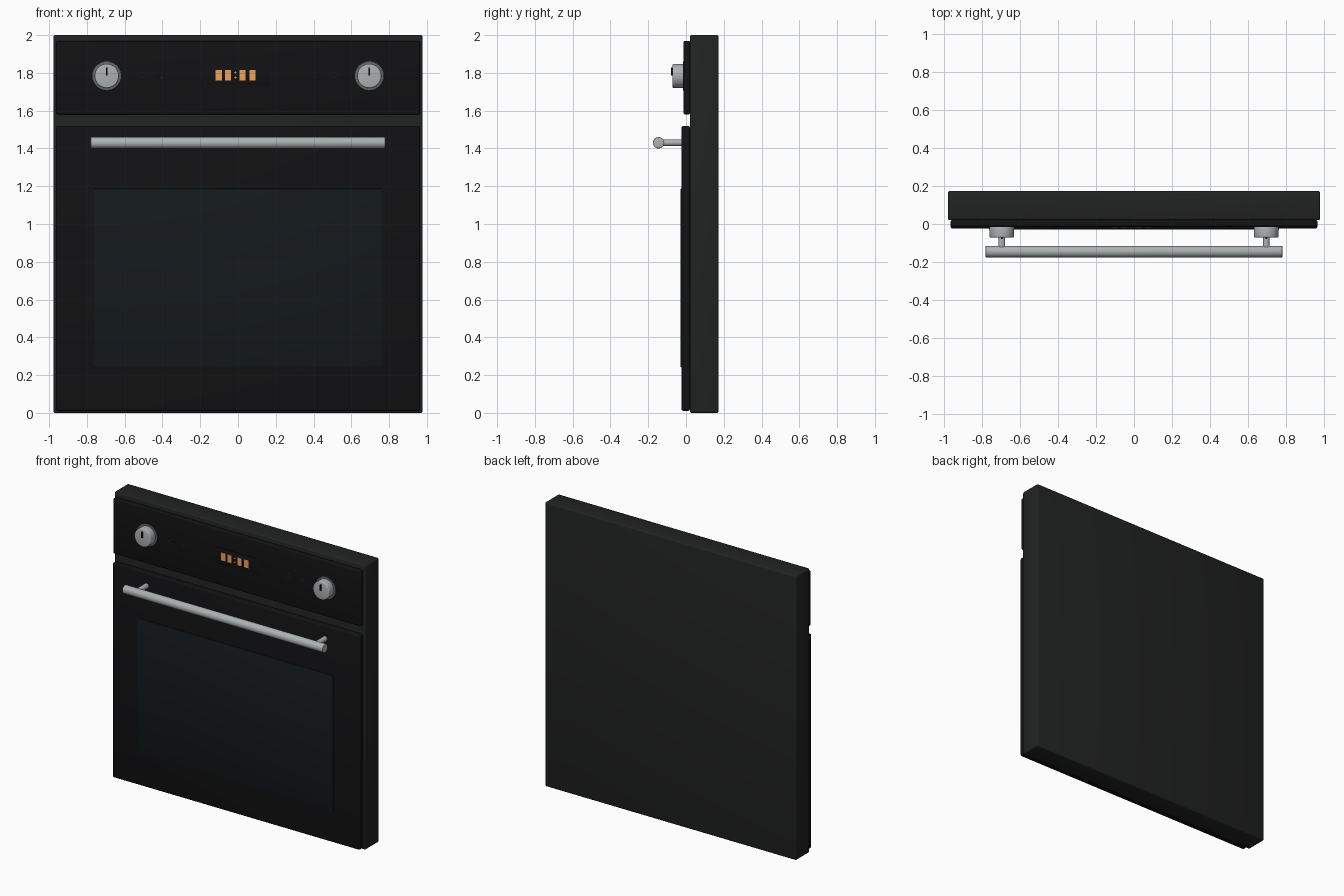
import bpy, math

if "Cube" in bpy.data.objects:
    bpy.data.objects.remove(bpy.data.objects["Cube"])


def mat(name, r, g, b):
    m = bpy.data.materials.new(name)
    m.diffuse_color = (r, g, b, 1)
    m.use_nodes = True
    m.node_tree.nodes["Principled BSDF"].inputs["Base Color"].default_value = m.diffuse_color
    return m


CASE = mat("case_black", 0.015, 0.016, 0.016)
GLOSS = mat("gloss_black", 0.006, 0.006, 0.007)
GLASS = mat("dark_glass", 0.007, 0.010, 0.012)
STEEL = mat("steel", 0.42, 0.44, 0.45)
TRIM = mat("dark_steel", 0.12, 0.13, 0.14)
RING = mat("ring_grey", 0.05, 0.05, 0.05)
GLOW = mat("amber_digits", 0.85, 0.36, 0.11)


def finish(ob, name, material, bevel, segments):
    ob.name = name
    ob.data.materials.append(material)
    if bevel:
        b = ob.modifiers.new("bevel", 'BEVEL')
        b.width, b.segments, b.limit_method = bevel, segments, 'ANGLE'
        bpy.ops.object.modifier_apply(modifier=b.name)
    bpy.ops.object.shade_smooth_by_angle(angle=math.radians(35))
    return ob


def box(name, x, y, z, material, bevel=0.0, segments=3):
    """Box from (min, max) ranges."""
    lo, hi = zip(x, y, z)
    bpy.ops.mesh.primitive_cube_add(size=1, location=[(a + b) / 2 for a, b in zip(lo, hi)])
    ob = bpy.context.object
    ob.scale = [b - a for a, b in zip(lo, hi)]
    bpy.ops.object.transform_apply(location=False, rotation=False, scale=True)
    return finish(ob, name, material, bevel, segments)


def rod(name, centre, r, length, axis, material, bevel=0.0, sides=48):
    rot = (0, math.pi / 2, 0) if axis == 'X' else (math.pi / 2, 0, 0)
    bpy.ops.mesh.primitive_cylinder_add(vertices=sides, radius=r, depth=length,
                                        location=centre, rotation=rot)
    return finish(bpy.context.object, name, material, bevel, 3)


# Housing, control panel, door and window
box("housing", (-0.978, 0.978), (0.02, 0.173), (0, 2), CASE, 0.01)
box("control_panel", (-0.964, 0.964), (-0.013, 0.021), (1.58, 1.97), GLOSS, 0.009)
box("door", (-0.964, 0.964), (-0.024, 0.021), (0.01, 1.52), GLOSS, 0.012)
box("door_window", (-0.762, 0.762), (-0.029, -0.015), (0.243, 1.187), GLASS, 0.003, 2)

# Handle bar and its posts
rod("handle_bar", (0, -0.145, 1.43), 0.03, 1.56, 'X', STEEL, 0.003)

for side, label in ((-1, "left"), (1, "right")):
    x = side * 0.695
    rod(f"{label}_handle_post", (x, -0.078, 1.43), 0.018, 0.12, 'Y', STEEL, sides=32)

    # Knob: collar, grip and pointer
    rod(f"{label}_knob_collar", (x, -0.013, 1.784), 0.077, 0.008, 'Y', TRIM, 0.002)
    rod(f"{label}_knob", (x, -0.041, 1.784), 0.064, 0.06, 'Y', STEEL, 0.006)
    box(f"{label}_knob_pointer", (x - 0.004, x + 0.004), (-0.079, -0.068),
        (1.787, 1.828), GLOSS)

    # Indicator rings
    for i, bx in enumerate((0.405, 0.507)):
        bpy.ops.mesh.primitive_torus_add(
            major_radius=0.0155, minor_radius=0.002, major_segments=32, minor_segments=8,
            location=(side * bx, -0.013, 1.789), rotation=(math.pi / 2, 0, 0))
        finish(bpy.context.object, f"{label}_indicator_ring_{i + 1}", RING, 0, 0)

# Clock display with four digit blocks and a colon
box("display", (-0.17, 0.17), (-0.016, -0.01), (1.732, 1.845), GLOSS, 0.002, 2)
for i, dx in enumerate((-0.102, -0.053, 0.025, 0.077)):
    box(f"display_digit_{i + 1}", (dx - 0.016, dx + 0.016), (-0.018, -0.014),
        (1.761, 1.816), GLOW)
for i, dz in enumerate((1.775, 1.802)):
    rod(f"display_dot_{i + 1}", (-0.013, -0.016, dz), 0.005, 0.004, 'Y', GLOW, sides=16)
